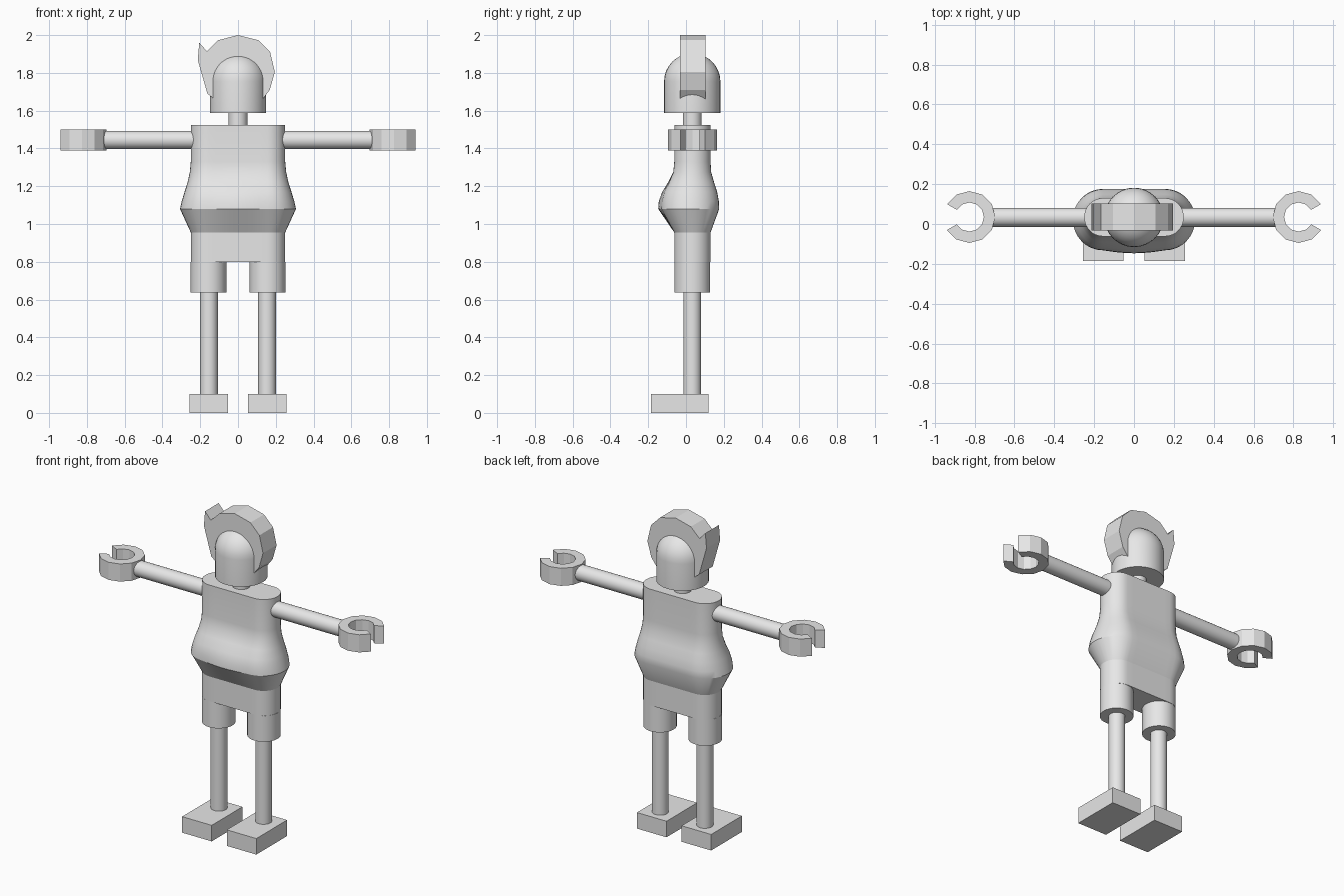
import bpy, bmesh
from math import sin, cos, pi, radians

if "Cube" in bpy.data.objects:
    bpy.data.objects.remove(bpy.data.objects["Cube"])

CY = 0.033  # depth of the body axis

grey = bpy.data.materials.new("light_grey")
grey.diffuse_color = (0.8, 0.8, 0.8, 1)
grey.use_nodes = True
grey.node_tree.nodes["Principled BSDF"].inputs["Base Color"].default_value = grey.diffuse_color


def finish(name, bm, smooth=None):
    bmesh.ops.recalc_face_normals(bm, faces=bm.faces)
    me = bpy.data.meshes.new(name)
    bm.to_mesh(me)
    bm.free()
    ob = bpy.data.objects.new(name, me)
    bpy.context.collection.objects.link(ob)
    me.materials.append(grey)
    if smooth:
        bpy.ops.object.select_all(action='DESELECT')
        bpy.context.view_layer.objects.active = ob
        ob.select_set(True)
        bpy.ops.object.shade_smooth_by_angle(angle=radians(smooth))
    return ob


def loft(name, rings, smooth=None):
    """Skin a stack of equal-length point loops and cap both ends."""
    bm = bmesh.new()
    loops = [[bm.verts.new(p) for p in ring] for ring in rings]
    n = len(loops[0])
    for a, b in zip(loops, loops[1:]):
        for i in range(n):
            j = (i + 1) % n
            bm.faces.new((a[i], a[j], b[j], b[i]))
    bm.faces.new(loops[0])
    bm.faces.new(loops[-1])
    return finish(name, bm, smooth)


def circle(x, y, z, r, n=32):
    return [(x + r * cos(2 * pi * i / n), y + r * sin(2 * pi * i / n), z) for i in range(n)]


def upright(name, x, r, z0, z1):
    return loft(name, [circle(x, CY, z0, r), circle(x, CY, z1, r)], 30)


def stadium(z, hx, y0, y1, bulge=0.0, n=16, m=8):
    """Rounded oblong; bulge pushes the middle of the front outwards."""
    c, hy, flat = (y0 + y1) / 2, (y1 - y0) / 2, 0.156
    pts = []
    for s in (1, -1):
        for i in range(n + 1):
            a = -pi / 2 + pi * i / n
            pts.append((s * (flat + (hx - flat) * cos(a)), c + s * hy * sin(a), z))
        for i in range(1, m):
            x = s * flat * (1 - 2 * i / m)
            y = c + s * hy
            if s < 0:
                y -= bulge * cos(x / flat * pi / 2)
            pts.append((x, y, z))
    return pts


# Torso: straight chest swelling into a belly
loft("torso", [
    stadium(0.955, 0.25, -0.062, 0.130),
    stadium(1.08, 0.307, -0.132, 0.176, 0.015),
    stadium(1.12, 0.298, -0.130, 0.174, 0.014),
    stadium(1.17, 0.283, -0.116, 0.165, 0.010),
    stadium(1.22, 0.267, -0.090, 0.149, 0.005),
    stadium(1.275, 0.255, -0.067, 0.133),
    stadium(1.33, 0.25, -0.062, 0.130),
    stadium(1.525, 0.25, -0.062, 0.130)], 30)

# Shorts: one oblong hip block over two round leg openings
loft("shorts_hips", [stadium(0.80, 0.25, -0.062, 0.130),
                     stadium(0.955, 0.25, -0.062, 0.130)], 30)

for side, s in (("left", 1), ("right", -1)):
    upright("shorts_leg_" + side, s * 0.156, 0.095, 0.638, 0.80)
    upright("leg_" + side, s * 0.154, 0.047, 0.09, 0.65)

    # Foot block
    x0, x1 = s * 0.052, s * 0.256
    loft("foot_" + side, [[(x0, -0.185, z), (x1, -0.185, z), (x1, 0.118, z), (x0, 0.118, z)]
                          for z in (0, 0.1)])

    # Arm rod
    loft("arm_" + side, [[(s * x, CY + b, 1.445 + c) for b, c, _ in circle(0, 0, 0, 0.048)]
                         for x in (0.20, 0.725)], 30)

    # Open ring hand, gap facing outwards
    bm = bmesh.new()
    sections = []
    for i in range(11):
        a = radians(30 + 30 * i)
        sections.append([bm.verts.new((s * (0.826 + r * cos(a)), 0.035 + r * sin(a), z))
                         for r, z in ((0.073, 1.39), (0.13, 1.39), (0.13, 1.5), (0.073, 1.5))])
    for p, q in zip(sections, sections[1:]):
        for k in range(4):
            bm.faces.new((p[k], p[(k + 1) % 4], q[(k + 1) % 4], q[k]))
    bm.faces.new(sections[0])
    bm.faces.new(sections[-1])
    finish("hand_" + side, bm)

# Neck and domed head
upright("neck", 0, 0.05, 1.50, 1.61)
dome = [circle(0, CY, 1.755 + 0.148 * sin(a), 0.149 * cos(a))
        for a in (radians(11 * k) for k in range(8))]
dome.append(circle(0, CY, 1.903, 0.01))
loft("head", [circle(0, CY, 1.588, 0.149)] + dome, 40)

# Crest of hair: a flat slab with a quiff at one side
crest = [(-0.205, 1.96), (-0.165, 1.915), (-0.105, 1.973), (0, 2.0), (0.108, 1.973),
         (0.17, 1.91), (0.195, 1.805), (0.168, 1.71), (0.13, 1.66), (0.09, 1.75),
         (0, 1.80), (-0.09, 1.75), (-0.13, 1.665), (-0.162, 1.69), (-0.213, 1.868)]
loft("hair", [[(x, y, z) for x, z in crest] for y in (-0.032, 0.102)])
